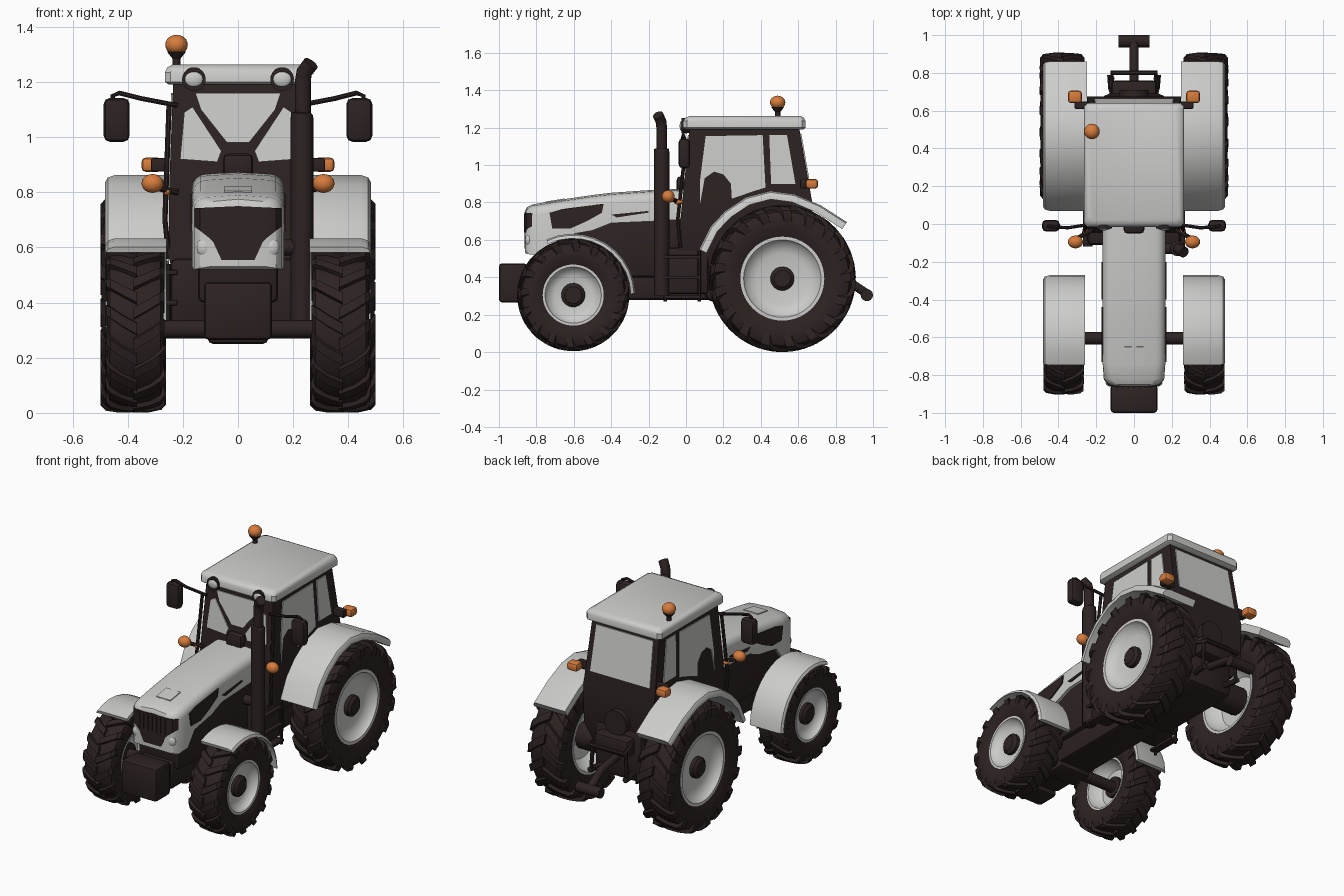
import bpy, bmesh, math
from mathutils import Vector, Matrix


def material(name, col):
    m = bpy.data.materials.new(name)
    m.diffuse_color = (*col, 1)
    return m


LIGHT = material("light_grey", (0.6, 0.6, 0.59))
DARK = material("dark_brown", (0.026, 0.016, 0.016))
ORANGE = material("orange", (0.68, 0.2, 0.045))


def finish(name, bm, mat):
    bmesh.ops.recalc_face_normals(bm, faces=bm.faces)
    me = bpy.data.meshes.new(name)
    bm.to_mesh(me)
    bm.free()
    me.materials.append(mat)
    ob = bpy.data.objects.new(name, me)
    bpy.context.collection.objects.link(ob)
    return ob


def add_loft(bm, rings, closed=False):
    vs = [[bm.verts.new(p) for p in r] for r in rings]
    n = len(vs[0])
    for i in range(len(vs) if closed else len(vs) - 1):
        a, b = vs[i], vs[(i + 1) % len(vs)]
        for j in range(n):
            k = (j + 1) % n
            bm.faces.new((a[j], a[k], b[k], b[j]))
    if not closed:
        bm.faces.new(vs[0])
        bm.faces.new(vs[-1])


def loft(name, rings, mat, closed=False):
    bm = bmesh.new()
    add_loft(bm, rings, closed)
    return finish(name, bm, mat)


def box(name, lo, hi, mat, bev=0.01):
    lo, hi = Vector(lo), Vector(hi)
    bm = bmesh.new()
    bmesh.ops.create_cube(bm, size=1)
    for v in bm.verts:
        v.co = (lo + hi) / 2 + v.co * (hi - lo)
    if bev:
        bmesh.ops.bevel(bm, geom=bm.edges[:], offset=bev, segments=2, profile=0.5, affect='EDGES')
    return finish(name, bm, mat)


def ball(name, c, r, mat):
    bm = bmesh.new()
    bmesh.ops.create_uvsphere(bm, u_segments=20, v_segments=12, radius=1,
                              matrix=Matrix.Translation(c) @ Matrix.Diagonal((*r, 1)))
    return finish(name, bm, mat)


def tube(name, pts, r, mat, n=14):
    pts = [Vector(p) for p in pts]
    rs = r if isinstance(r, list) else [r] * len(pts)
    rings = []
    for i, p in enumerate(pts):
        t = (pts[min(i + 1, len(pts) - 1)] - pts[max(i - 1, 0)]).normalized()
        u = t.cross(Vector((0.31, 0.93, 0.2))).normalized()
        w = t.cross(u)
        rings.append([p + rs[i] * (u * math.cos(a) + w * math.sin(a))
                      for a in (2 * math.pi * k / n for k in range(n))])
    return loft(name, rings, mat)


def plate(name, pts, out, mat, t=0.006):
    out = Vector(out)
    return loft(name, [[Vector(p) - out * 0.003 for p in pts], [Vector(p) + out * t for p in pts]], mat)


def lathe(name, prof, c, mat, n=56):
    # closed profile of (x, radius) turned around the x axis
    return loft(name, [[(c[0] + x, c[1] + r * math.cos(a), c[2] + r * math.sin(a)) for x, r in prof]
                       for a in (2 * math.pi * k / n for k in range(n))], mat, True)


# --- wheels: tyre, chevron lugs, dished rim, hub
def wheel(name, s, c, h, R, rim, count):
    c = (c[0] * s, c[1], c[2])
    half = [(0.8, rim), (0.97, rim + (R - rim) * 0.3), (0.97, rim + (R - rim) * 0.6), (0.86, R * 0.91), (0.5, R * 0.945)]
    prof = [(x * h, r) for x, r in half] + [(-x * h, r) for x, r in reversed(half)]
    lathe(name + "_tyre", prof, c, DARK)
    bm = bmesh.new()
    samples = [(-0.06, 1, 0), (0.45, 0.998, 0.1), (0.85, 0.98, 0.2), (1.0, 0.93, 0.25), (1.01, 0.8, 0.28)]
    da = 0.066
    for side in (1, -1):
        for i in range(count):
            a0 = 2 * math.pi * (i + (0.5 if side > 0 else 0)) / count
            rings = []
            for fx, fr, lag in samples:
                ring = []
                for e, k in ((-da, 1), (da, 1), (da * 1.3, 0), (-da * 1.3, 0)):
                    a = a0 - lag + e
                    r = fr * R * (1 if k else 0.92)
                    x = fx * h * (1 if k else 0.9) * side
                    # the centre of every chevron leads when driving forward
                    ring.append((c[0] + x, c[1] - r * math.sin(a), c[2] + r * math.cos(a)))
                rings.append(ring)
            add_loft(bm, rings)
    finish(name + "_tread", bm, DARK)
    face = [(0.84, 1.02), (0.84, 0.94), (0.66, 0.89), (0.5, 0.74), (0.42, 0.62), (0.42, 0.1)]
    back = [(-0.1, 0.1), (-0.1, 0.7), (-0.4, 0.88), (-0.84, 0.95), (-0.84, 1.02)]
    lathe(name + "_rim", [(x * h * s, r * rim) for x, r in face + back], c, LIGHT)
    x0, x1 = c[0] - 0.3 * h * s, c[0] + 0.75 * h * s
    tube(name + "_hub", [(x0, c[1], c[2]), (x1 - 0.015 * s, c[1], c[2]), (x1, c[1], c[2])],
         [0.064, 0.064, 0.045], DARK, 20)


def fender(name, s, path, x0, x1, t):
    rings = []
    for i, p in enumerate(path):
        a, b = path[max(i - 1, 0)], path[min(i + 1, len(path) - 1)]
        d = Vector((b[0] - a[0], b[1] - a[1])).normalized()
        rings.append([(x * s, p[0] + d.y * o, p[1] - d.x * o) for x, o in
                      ((x0, 0), (x1 - 0.035, 0), (x1 - 0.01, 0.008), (x1, 0.025), (x1, t), (x1 - 0.02, t), (x0, t))])
    loft(name, rings, LIGHT)


def cab_x(z):
    return 0.25 - (z - 0.8) / 0.4 * 0.015


def front_y(z):
    return -0.02 + (z - 0.8) / 0.4 * 0.04


def back_y(z):
    return 0.675 - (z - 0.8) / 0.4 * 0.07


# --- everything that exists on both sides
for s, n in ((1, "left_"), (-1, "right_")):
    wheel(n + "rear_wheel", s, (0.38, 0.515, 0.393), 0.118, 0.393, 0.22, 17)
    wheel(n + "front_wheel", s, (0.373, -0.603, 0.305), 0.106, 0.3, 0.16, 16)
    fender(n + "rear_fender", s, [(0.07, 0.55), (0.13, 0.67), (0.21, 0.755), (0.32, 0.828), (0.45, 0.862),
                                  (0.58, 0.845), (0.72, 0.785), (0.86, 0.695)], 0.25, 0.482, 0.045)
    arc = [math.radians(115 - 11.3 * i) for i in range(11)]
    fender(n + "front_fender", s, [(-0.605 + 0.335 * math.cos(a), 0.303 + 0.33 * math.sin(a)) for a in arc],
           0.26, 0.482, 0.022)
    # cab windows
    for nm, poly in (("door_window", [(0.075, 0.79), (0.075, 0.92), (0.105, 1.155), (0.41, 1.16), (0.425, 0.88), (0.36, 0.86),
                                      (0.245, 0.82), (0.24, 0.9), (0.2, 0.95), (0.15, 0.965), (0.1, 0.93)]),
                     ("quarter_window", [(0.455, 0.9), (0.445, 1.16), (0.54, 1.16), (0.585, 0.9)])):
        plate(n + nm, [(s * cab_x(z), y, z) for y, z in poly], (s, 0, 0), LIGHT)
    plate(n + "windshield", [(s * x, front_y(z), z) for x, z in
                             ((0.075, 0.91), (0.06, 0.95), (0.165, 1.11), (0.195, 1.09), (0.21, 0.92))], (0, -1, 0), LIGHT)
    # bonnet side grille and headlight
    plate(n + "side_grille", [(s * 0.167, y, z) for y, z in
                              ((-0.73, 0.745), (-0.66, 0.765), (-0.44, 0.793), (-0.45, 0.745), (-0.53, 0.7),
                               (-0.62, 0.66), (-0.715, 0.66))], (s, 0, 0), DARK)
    plate(n + "side_slot", [(s * 0.167, y, z) for y, z in
                            ((-0.4, 0.735), (-0.2, 0.755), (-0.2, 0.746), (-0.37, 0.72))], (s, 0, 0), DARK)
    ball(n + "headlight", (s * 0.122, -0.842, 0.6), (0.028, 0.018, 0.034), LIGHT)
    # mirror
    tube(n + "mirror_arm", [(s * 0.22, 0.0, 1.115), (s * 0.35, -0.02, 1.14), (s * 0.43, -0.015, 1.16),
                            (s * 0.455, -0.01, 1.15), (s * 0.455, -0.01, 1.1)], 0.009, DARK, 8)
    box(n + "mirror", (s * 0.44 - 0.047, -0.04, 0.983), (s * 0.44 + 0.047, 0.022, 1.142), DARK, 0.022)
    # orange lamps
    tube(n + "front_lamp_arm", [(s * 0.22, -0.03, 0.8), (s * 0.31, -0.08, 0.82)], 0.012, DARK, 8)
    ball(n + "front_lamp", (s * 0.31, -0.095, 0.832), (0.04, 0.034, 0.034), ORANGE)
    ball(n + "side_marker", (s * 0.258, -0.04, 0.803), (0.016, 0.024, 0.015), ORANGE)
    box(n + "rear_lamp_bracket", (s * 0.27 - 0.045, 0.61, 0.876), (s * 0.27 + 0.045, 0.648, 0.924), DARK, 0.006)
    box(n + "rear_lamp", (s * 0.313 - 0.037, 0.64, 0.874), (s * 0.313 + 0.037, 0.706, 0.926), ORANGE, 0.016)
    # roof work lights
    tube(n + "work_light", [(s * 0.16, 0.05, 1.21), (s * 0.16, -0.025, 1.21)], [0.036, 0.043], DARK, 18)
    ball(n + "work_lens", (s * 0.16, -0.022, 1.21), (0.034, 0.012, 0.028), LIGHT)
    # steps, tank and handrail
    box(n + "tank", (s * 0.18 - 0.065, -0.11, 0.31), (s * 0.18 + 0.065, 0.12, 0.56), DARK, 0.02)
    for z in (0.285, 0.39, 0.5):
        box(n + "step", (s * 0.245 - 0.025, -0.12, z), (s * 0.245 + 0.025, 0.08, z + 0.018), DARK, 0.004)
    for y in (-0.11, 0.07):
        tube(n + "step_post", [(s * 0.255, y, 0.27), (s * 0.255, y, 0.54)], 0.01, DARK, 8)
    tube(n + "handrail", [(s * 0.25, -0.03, 0.56), (s * 0.265, -0.045, 0.7), (s * 0.25, 0.0, 1.12)], 0.01, DARK, 8)
    tube(n + "lift_arm", [(s * 0.09, 0.62, 0.34), (s * 0.12, 0.72, 0.33), (s * 0.125, 0.79, 0.33)], 0.018, DARK, 8)
    tube(n + "lift_rod", [(s * 0.125, 0.775, 0.33), (s * 0.115, 0.77, 0.5)], 0.012, DARK, 8)

# --- bonnet: arched sections from the rounded nose to the cab
rings = []
for y, w, top, bot in ((-0.86, 0.105, 0.755, 0.53), (-0.85, 0.137, 0.775, 0.525), (-0.82, 0.16, 0.79, 0.52),
                       (-0.74, 0.166, 0.803, 0.53), (-0.67, 0.166, 0.815, 0.62), (-0.5, 0.166, 0.84, 0.65),
                       (-0.4, 0.166, 0.852, 0.69), (-0.17, 0.166, 0.868, 0.7), (-0.01, 0.166, 0.873, 0.71)):
    r = 0.05
    arch = [(w - r + r * math.cos(a), top - 0.008 - r + r * math.sin(a)) for a in (math.pi / 8 * k for k in range(5))]
    right = [(w, bot)] + arch
    rings.append([(x, y, z) for x, z in right + [(0, top)]] + [(-x, y, z) for x, z in reversed(right)])
loft("bonnet", rings, LIGHT)

# front grille wrapped round the nose
low = [(0, 0.555), (0.06, 0.555), (0.09, 0.62), (0.105, 0.635), (0.137, 0.66), (0.158, 0.675)]
cols = [(-x, z) for x, z in reversed(low[1:])] + low


def nose_y(x):
    x = abs(x)
    return -0.863 if x <= 0.105 else -0.863 + (x - 0.105) * 0.31 if x <= 0.137 else -0.853 + (x - 0.137) * 1.35


loft("front_grille", [[(x, nose_y(x) + o, z) for o, z in
                       ((0, b), (0, 0.75 - abs(x) * 0.05), (0.008, 0.75 - abs(x) * 0.05), (0.008, b))] for x, b in cols], DARK)
for i in range(-3, 4):
    box("grille_bar", (i * 0.03 - 0.003, -0.867, 0.64), (i * 0.03 + 0.003, -0.86, 0.738), DARK, 0)
plate("bonnet_vent", [(-0.05, -0.75, 0.802), (0.05, -0.75, 0.802), (0.05, -0.65, 0.818), (-0.05, -0.65, 0.818)],
      (0, -0.15, 0.99), LIGHT, 0.003)

# --- chassis, engine, axles and front weight
box("engine", (-0.145, -0.8, 0.4), (0.145, 0.02, 0.73), DARK, 0.02)
box("chassis", (-0.115, -0.84, 0.28), (0.115, 0.6, 0.45), DARK, 0.02)
box("rear_housing", (-0.17, 0.1, 0.27), (0.17, 0.69, 0.6), DARK, 0.04)
box("front_weight", (-0.124, -1.0, 0.265), (0.124, -0.85, 0.475), DARK, 0.018)
for i in range(-3, 4):
    box("weight_rib", (i * 0.03 - 0.008, -1.0, 0.28), (i * 0.03 + 0.008, -0.99, 0.4), DARK, 0)
tube("front_axle", [(-0.36, -0.605, 0.303), (0.36, -0.605, 0.303)], 0.034, DARK)
box("front_axle_housing", (-0.11, -0.68, 0.25), (0.11, -0.53, 0.4), DARK, 0.02)
tube("rear_axle", [(-0.36, 0.515, 0.39), (0.36, 0.515, 0.39)], 0.085, DARK)

# --- cab and roof
loft("cab", [[(-w, f, z), (w, f, z), (w, b, z), (-w, b, z)] for z, w, f, b in
             ((0.45, 0.22, -0.06, 0.63), (0.56, 0.25, -0.045, 0.67), (0.8, 0.25, -0.02, 0.675), (1.2, 0.235, 0.02, 0.605))],
     DARK)
loft("roof", [[(sx * (w - cx), (f + cy) if sy < 0 else (b - cy), z) for sx, sy, cx, cy in
               ((-1, -1, 0, .02), (-1, -1, .02, 0), (1, -1, .02, 0), (1, -1, 0, .02),
                (1, 1, 0, .02), (1, 1, .02, 0), (-1, 1, .02, 0), (-1, 1, 0, .02))] for z, w, f, b in
              ((1.19, 0.25, 0.0, 0.625), (1.2, 0.265, -0.015, 0.64), (1.235, 0.265, -0.015, 0.64),
               (1.253, 0.256, -0.003, 0.63), (1.263, 0.238, 0.02, 0.61))], LIGHT)
plate("windshield_centre", [(x, front_y(z), z) for x, z in
                            ((-0.155, 1.16), (-0.135, 1.1), (-0.04, 0.98), (0.04, 0.98), (0.135, 1.1), (0.155, 1.16))],
      (0, -1, 0), LIGHT)
plate("rear_window", [(x, back_y(z), z) for x, z in ((-0.21, 0.89), (0.21, 0.89), (0.2, 1.17), (-0.2, 1.17))],
      (0, 1, 0), LIGHT)
box("dash_cowl", (-0.055, -0.05, 0.85), (0.055, 0.01, 0.94), DARK, 0.02)

# --- exhaust and beacon
tube("exhaust", [(0.232, -0.13, 0.3), (0.232, -0.13, 1.07), (0.232, -0.13, 1.085), (0.235, -0.13, 1.09), (0.235, -0.13, 1.2),
                 (0.24, -0.134, 1.235), (0.265, -0.15, 1.268)], [0.041, 0.041, 0.04, 0.029, 0.029, 0.029, 0.029], DARK, 18)
tube("exhaust_bracket", [(0.12, -0.13, 0.6), (0.23, -0.13, 0.6)], 0.03, DARK)
tube("beacon_stem", [(-0.223, 0.49, 1.25), (-0.223, 0.49, 1.285), (-0.223, 0.49, 1.31)], [0.015, 0.015, 0.035], DARK)
ball("beacon", (-0.223, 0.49, 1.335), (0.041, 0.041, 0.036), ORANGE)

# --- rear hitch
box("hitch_block", (-0.12, 0.64, 0.45), (0.12, 0.76, 0.56), DARK, 0.02)
tube("rear_drum", [(0, 0.6, 0.63), (0, 0.71, 0.63)], 0.078, DARK, 20)
tube("hitch_frame", [(-0.12, 0.72, 0.52), (-0.12, 0.8, 0.5), (0.12, 0.8, 0.5), (0.12, 0.72, 0.52)], 0.013, DARK, 8)
tube("drawbar", [(0, 0.66, 0.42), (0, 0.86, 0.385), (0, 0.97, 0.31)], 0.024, DARK)
tube("drawbar_cross", [(-0.082, 0.967, 0.305), (0.082, 0.967, 0.305)], 0.033, DARK)

# smooth shading with sharp edges kept
bpy.ops.object.select_all(action='SELECT')
bpy.context.view_layer.objects.active = bpy.data.objects["cab"]
bpy.ops.object.shade_smooth_by_angle(angle=math.radians(35))
